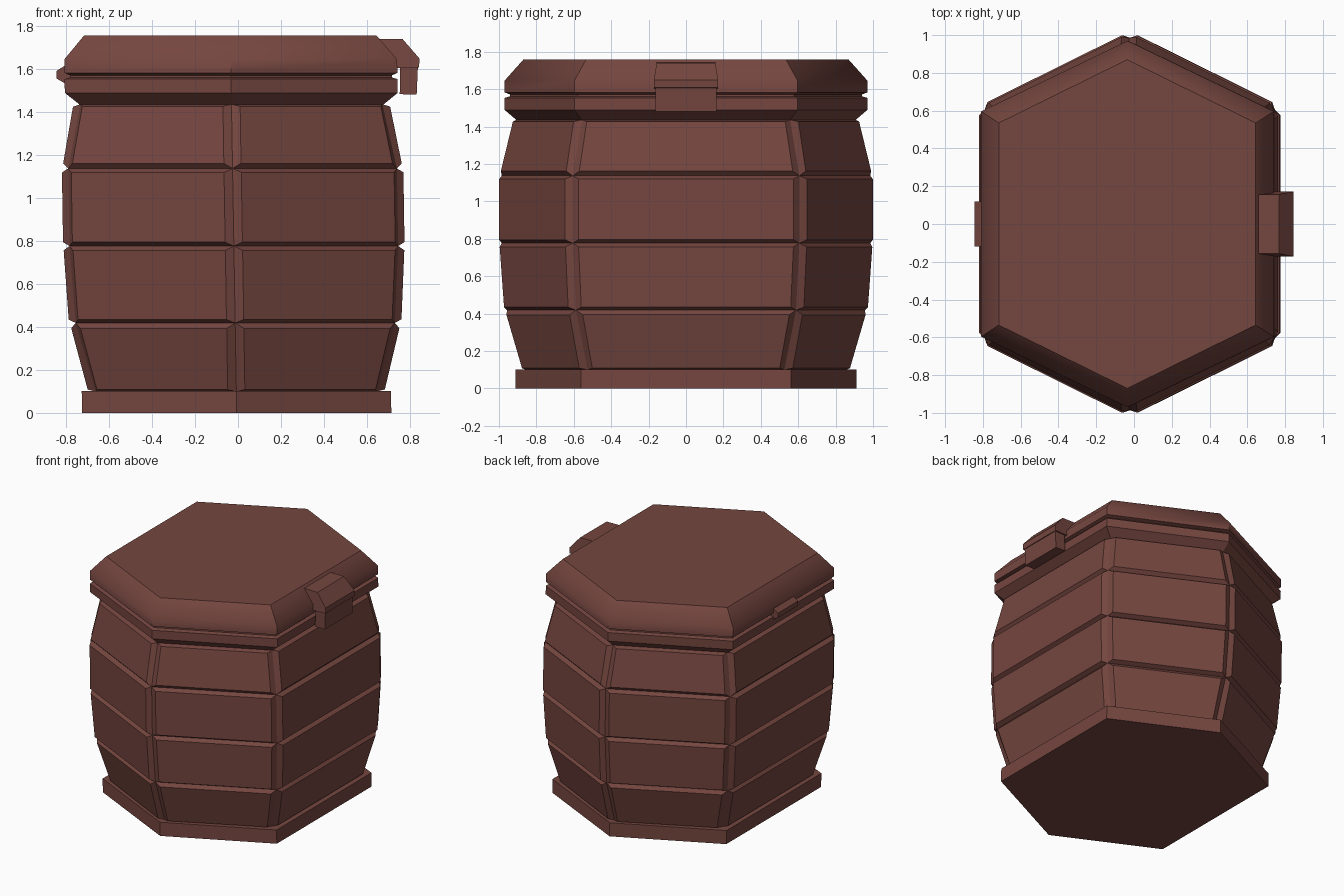
import bpy, bmesh
from mathutils import Vector

if "Cube" in bpy.data.objects:
    bpy.data.objects.remove(bpy.data.objects["Cube"])

wood = bpy.data.materials.new("reddish_brown")
wood.diffuse_color = (0.178, 0.061, 0.050, 1)
wood.use_nodes = True
wood.node_tree.nodes["Principled BSDF"].inputs["Base Color"].default_value = wood.diffuse_color


def lean(z):
    # the barrel leans very slightly towards -x
    return -0.006 - 0.017 * z


def finish(bm, name):
    bmesh.ops.recalc_face_normals(bm, faces=bm.faces)
    me = bpy.data.meshes.new(name)
    bm.to_mesh(me)
    bm.free()
    me.materials.append(wood)
    ob = bpy.data.objects.new(name, me)
    bpy.context.collection.objects.link(ob)
    return ob


def hex_loft(rings):
    """Loft stretched hexagons given as (half width x, tip y, z)."""
    bm = bmesh.new()
    loops, sides = [], []
    for hx, ty, z in rings:
        sy = 0.615 * ty
        pts = [(hx, -sy), (hx, sy), (0, ty), (-hx, sy), (-hx, -sy), (0, -ty)]
        loops.append([bm.verts.new((x + lean(z), y, z)) for x, y in pts])
    for a, b in zip(loops, loops[1:]):
        for i in range(6):
            j = (i + 1) % 6
            sides.append(bm.faces.new((a[i], a[j], b[j], b[i])))
    bm.faces.new(loops[0][::-1])
    bm.faces.new(loops[-1])
    bm.normal_update()
    return bm, sides


def extrude_y(name, profile, half_width):
    """Extrude an xz profile along y; half_width(z) gives the taper."""
    bm = bmesh.new()
    ends = [[bm.verts.new((x, s * half_width(z), z)) for x, z in profile]
            for s in (-1, 1)]
    n = len(profile)
    for i in range(n):
        j = (i + 1) % n
        bm.faces.new((ends[0][i], ends[0][j], ends[1][j], ends[1][i]))
    bm.faces.new(ends[0])
    bm.faces.new(ends[1][::-1])
    return finish(bm, name)


# base plinth
bm, _ = hex_loft([(0.72, 0.912, 0), (0.72, 0.912, 0.102)])
finish(bm, "base")

# barrel body: four rows of raised bevelled panels
bm, sides = hex_loft([(0.655, 0.855, 0.10), (0.743, 0.957, 0.419),
                      (0.765, 0.985, 0.777), (0.765, 0.985, 1.138),
                      (0.703, 0.905, 1.437)])
bmesh.ops.inset_individual(bm, faces=sides, thickness=0.03, depth=0.03,
                           use_even_offset=True)
for f in sides:
    mid = f.calc_center_median().z
    for v in f.verts:
        v.co.z += 0.012 if v.co.z > mid else -0.012
finish(bm, "barrel_body")

# flared rim under the lid
bm, _ = hex_loft([(0.70, 0.90, 1.43), (0.775, 0.97, 1.49),
                  (0.775, 0.97, 1.554), (0.75, 0.94, 1.562),
                  (0.75, 0.94, 1.58)])
finish(bm, "rim")

# bevelled lid
bm, _ = hex_loft([(0.75, 0.94, 1.572), (0.775, 0.97, 1.583),
                  (0.775, 0.97, 1.646), (0.68, 0.87, 1.758)])
lid = finish(bm, "lid")
bpy.context.view_layer.objects.active = lid
lid.select_set(True)
bpy.ops.object.shade_smooth_by_angle(angle=0.785)
lid.select_set(False)

# latch cap, hanging latch tab and rear hinge
extrude_y("latch_cap", [(0.64, 1.70), (0.658, 1.742), (0.767, 1.74),
                        (0.845, 1.65), (0.843, 1.608), (0.745, 1.605),
                        (0.70, 1.62)],
          lambda z: 0.157 if z > 1.66 else 0.172)
extrude_y("latch_tab", [(0.755, 1.62), (0.838, 1.62), (0.832, 1.482),
                        (0.753, 1.484)], lambda z: 0.163)
extrude_y("hinge", [(-0.77, 1.625), (-0.805, 1.618), (-0.845, 1.592),
                    (-0.845, 1.557), (-0.805, 1.534), (-0.77, 1.53)],
          lambda z: 0.12)
